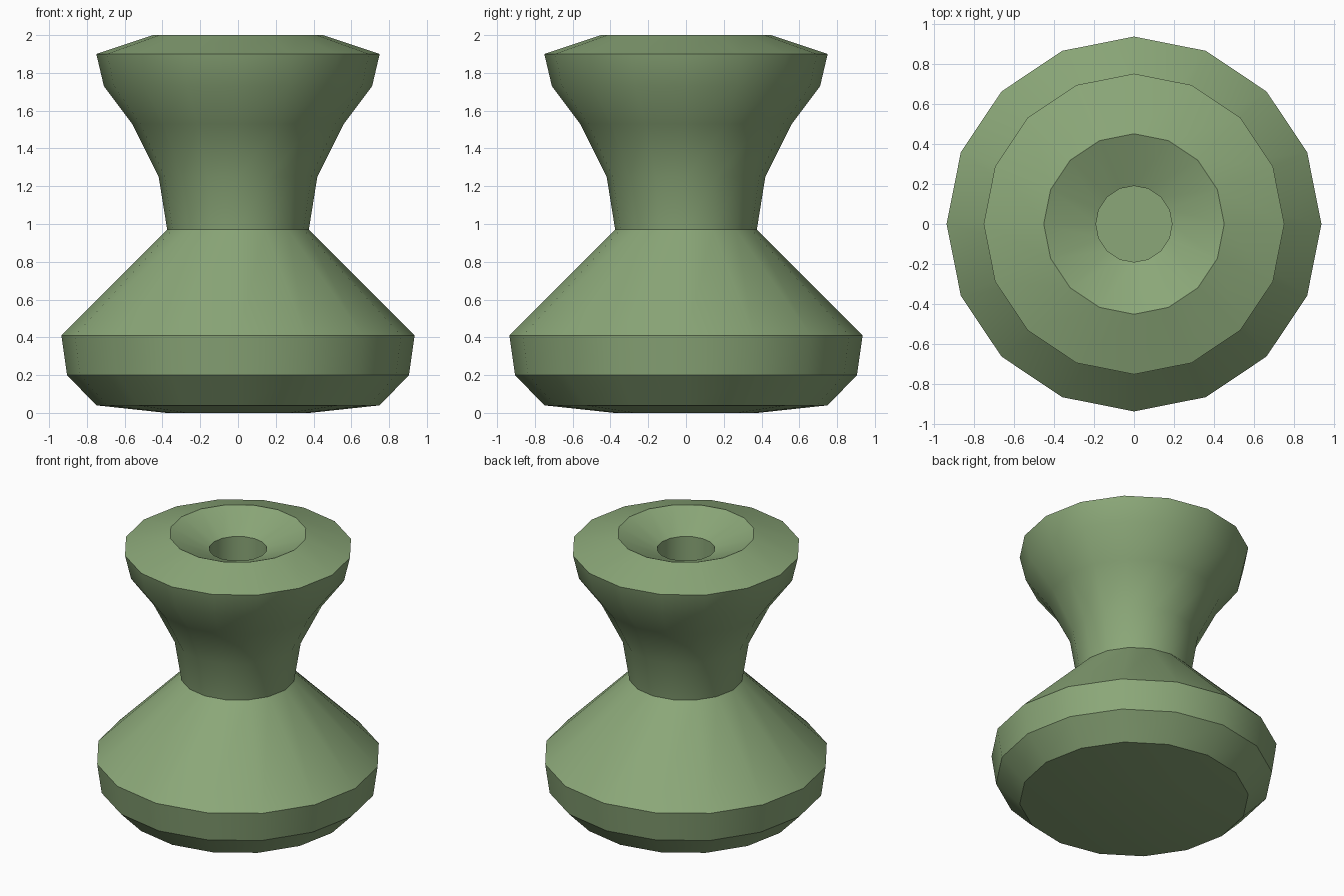
import bpy
import bmesh
import math

cube = bpy.data.objects.get("Cube")
if cube:
    bpy.data.objects.remove(cube, do_unlink=True)

SIDES = 16

# Flat colour
green = bpy.data.materials.new("sage_green")
green.use_nodes = True
colour = (0.26, 0.39, 0.19, 1)
green.diffuse_color = colour
green.node_tree.nodes["Principled BSDF"].inputs["Base Color"].default_value = colour

# Radius and height, from the centre of the underside over the rim into the bore
underside = [(0, 0), (0.38, 0), (0.75, 0.04)]
base = [(0.905, 0.2), (0.935, 0.41)]
neck = [(0.375, 0.97), (0.42, 1.25), (0.56, 1.53), (0.71, 1.73)]
rim = [(0.75, 1.9), (0.45, 2.0)]
bore = [(0.19, 1.89), (0.19, 1.5), (0, 1.5)]


def lathe(name, profile, material):
    """Spin a profile round the z axis into a closed solid."""
    bm = bmesh.new()
    verts = [bm.verts.new((r, 0, z)) for r, z in profile]
    edges = [bm.edges.new(pair) for pair in zip(verts, verts[1:])]
    bmesh.ops.spin(bm, geom=verts + edges, cent=(0, 0, 0), axis=(0, 0, 1),
                   angle=math.tau, steps=SIDES)
    bmesh.ops.remove_doubles(bm, verts=bm.verts, dist=0.0005)
    bmesh.ops.recalc_face_normals(bm, faces=bm.faces)
    mesh = bpy.data.meshes.new(name)
    bm.to_mesh(mesh)
    bm.free()
    mesh.materials.append(material)
    obj = bpy.data.objects.new(name, mesh)
    bpy.context.collection.objects.link(obj)
    return obj


# Turned body with a funnel and bore in the top
body = lathe("turned_body", underside + base + neck + rim + bore, green)
bpy.ops.object.select_all(action="DESELECT")
body.select_set(True)
bpy.context.view_layer.objects.active = body
bpy.ops.object.shade_smooth_by_angle(angle=math.radians(30))
